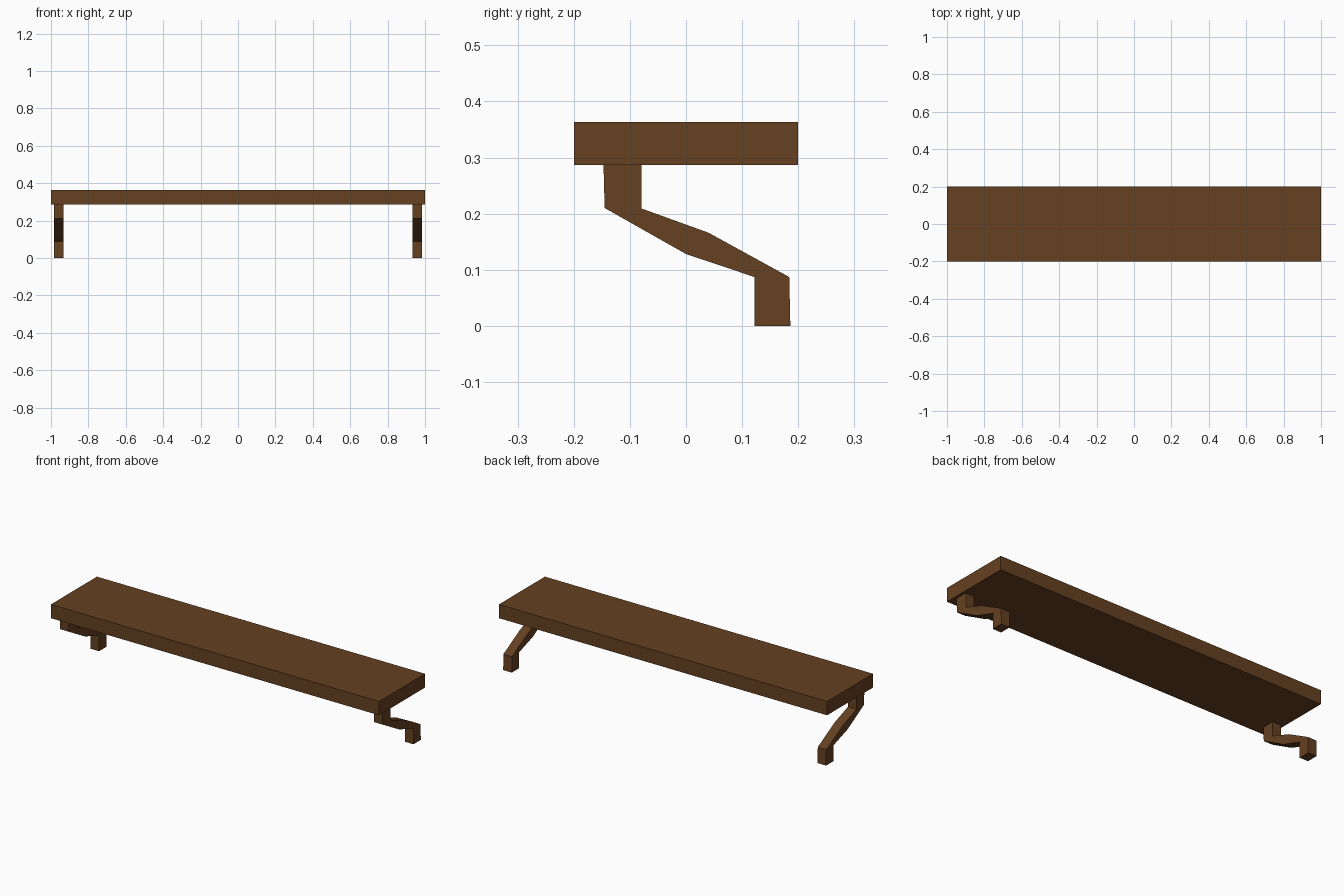
import bpy
import bmesh

if "Cube" in bpy.data.objects:
    bpy.data.objects.remove(bpy.data.objects["Cube"])

wood = bpy.data.materials.new("dark brown wood")
wood.diffuse_color = (0.130, 0.052, 0.015, 1.0)
wood.use_nodes = True
wood.node_tree.nodes["Principled BSDF"].inputs["Base Color"].default_value = wood.diffuse_color


def extrude_x(name, profile, x0, x1):
    """Extrude a (y, z) outline along x into a closed solid."""
    bm = bmesh.new()
    face = bm.faces.new([bm.verts.new((x0, y, z)) for y, z in profile])
    ext = bmesh.ops.extrude_face_region(bm, geom=[face])
    verts = [v for v in ext["geom"] if isinstance(v, bmesh.types.BMVert)]
    bmesh.ops.translate(bm, verts=verts, vec=(x1 - x0, 0, 0))
    bmesh.ops.recalc_face_normals(bm, faces=bm.faces)
    mesh = bpy.data.meshes.new(name)
    bm.to_mesh(mesh)
    bm.free()
    mesh.materials.append(wood)
    obj = bpy.data.objects.new(name, mesh)
    bpy.context.collection.objects.link(obj)
    return obj


# Seat plank
extrude_x("seat", [(-0.2, 0.287), (0.2, 0.287), (0.2, 0.363), (-0.2, 0.363)], -1.0, 1.0)

# Cranked legs, one near each end
leg_profile = [(-0.147, 0.287), (-0.145, 0.210), (0.0, 0.128), (0.122, 0.087), (0.122, 0.0),
               (0.186, 0.0), (0.184, 0.087), (0.040, 0.166), (-0.079, 0.209), (-0.079, 0.287)]
for name, side in (("left_leg", -1), ("right_leg", 1)):
    extrude_x(name, leg_profile, side * 0.932, side * 0.984)
